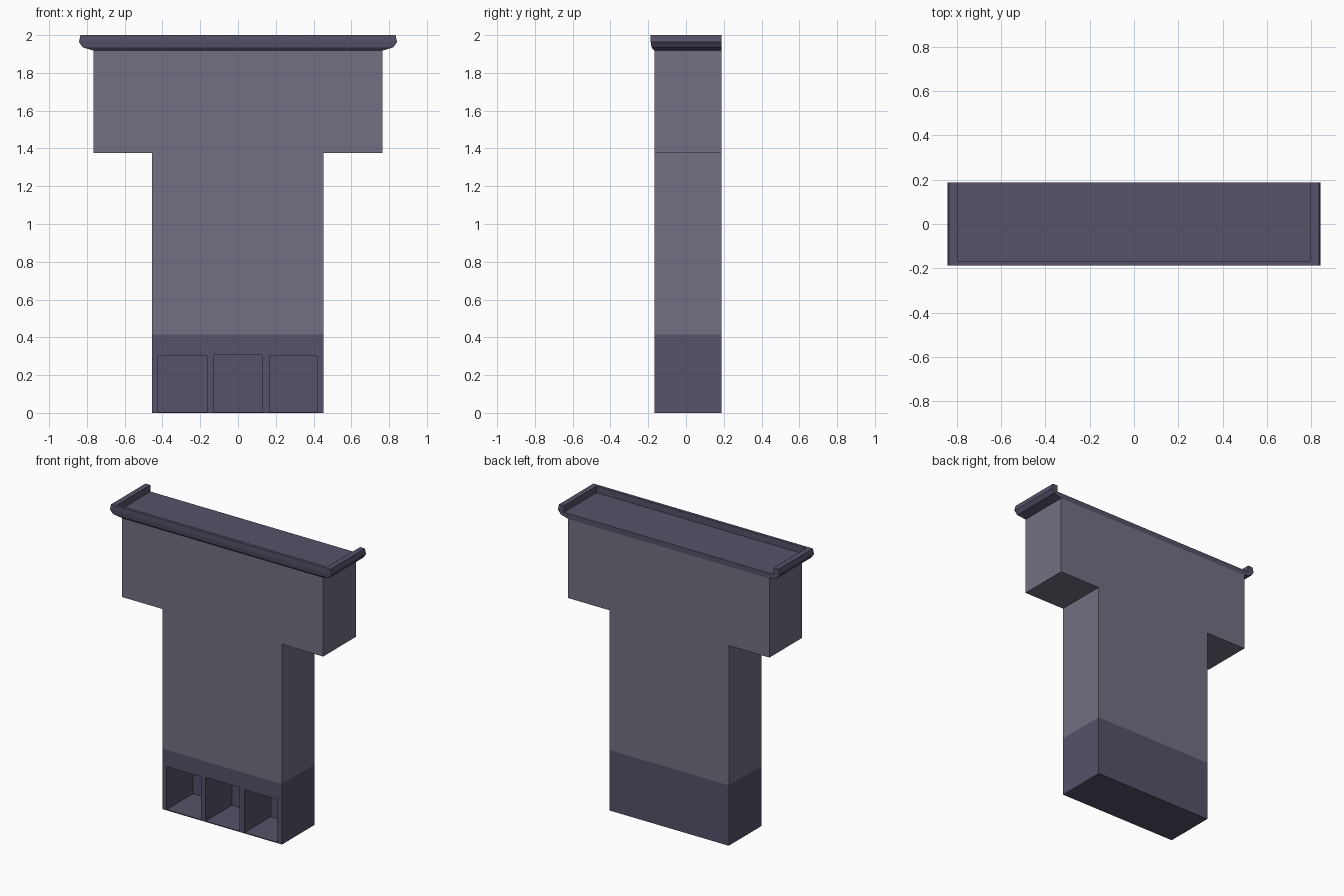
import bpy, bmesh

if "Cube" in bpy.data.objects:
    bpy.data.objects.remove(bpy.data.objects["Cube"])

BACK, FRONT = 0.187, -0.168


def material(name, rgb):
    m = bpy.data.materials.new(name)
    m.diffuse_color = (*rgb, 1)
    m.use_nodes = True
    m.node_tree.nodes["Principled BSDF"].inputs["Base Color"].default_value = m.diffuse_color
    return m


light = material("wall_grey", (0.17, 0.16, 0.22))
dark = material("trim_grey", (0.09, 0.085, 0.14))


def finish(name, bm, mat=None):
    bmesh.ops.recalc_face_normals(bm, faces=bm.faces)
    me = bpy.data.meshes.new(name)
    bm.to_mesh(me)
    bm.free()
    ob = bpy.data.objects.new(name, me)
    bpy.context.collection.objects.link(ob)
    if mat:
        me.materials.append(mat)
    return ob


def prism(name, outline, y0, y1, mat=None):
    """Extrude an x-z outline from y0 to y1."""
    bm = bmesh.new()
    face = bm.faces.new([bm.verts.new((x, y0, z)) for x, z in outline])
    ext = bmesh.ops.extrude_face_region(bm, geom=[face])["geom"]
    verts = [v for v in ext if isinstance(v, bmesh.types.BMVert)]
    bmesh.ops.translate(bm, verts=verts, vec=(0, y1 - y0, 0))
    return finish(name, bm, mat)


def rect(x0, x1, z0, z1):
    return [(x0, z0), (x1, z0), (x1, z1), (x0, z1)]


# T-shaped wall
S0, S1, W = -0.456, 0.452, 0.765
prism("wall", [(S0, 0.415), (S1, 0.415), (S1, 1.375), (W, 1.375),
               (W, 1.918), (-W, 1.918), (-W, 1.375), (S0, 1.375)],
      FRONT, BACK, light)

# Ground floor with three deep openings in the front
base = prism("ground_floor", rect(S0, S1, 0, 0.415), FRONT, BACK, dark)
for x0, x1, top in ((-0.424, -0.164, 0.3), (-0.128, 0.129, 0.306), (0.167, 0.419, 0.3)):
    cutter = prism("opening_cutter", rect(x0, x1, 0.006, top), FRONT - 0.1, FRONT + 0.285, dark)
    cutter.hide_render = True
    cutter.hide_set(True)
    cut = base.modifiers.new("opening", "BOOLEAN")
    cut.operation = "DIFFERENCE"
    cut.solver = "EXACT"
    cut.object = cutter
    cutter.display_type = "WIRE"

# Cornice: U-shaped moulding with a recessed roof, open and flush at the back
profile = [(0.765, FRONT, 1.918), (0.822, -0.183, 1.935), (0.842, -0.187, 1.963),
           (0.834, -0.187, 2.0), (0.797, -0.167, 2.0), (0.797, -0.167, 1.955)]
bm = bmesh.new()
rings = [[bm.verts.new(p) for p in ((-x, BACK, z), (-x, y, z), (x, y, z), (x, BACK, z))]
         for x, y, z in profile]
for a, b in zip(rings, rings[1:]):
    for i in range(3):
        bm.faces.new((a[i], a[i + 1], b[i + 1], b[i]))
bm.faces.new(rings[0])
bm.faces.new(rings[-1])
bm.faces.new([r[0] for r in rings] + [r[3] for r in reversed(rings)])
finish("cornice", bm, dark)
